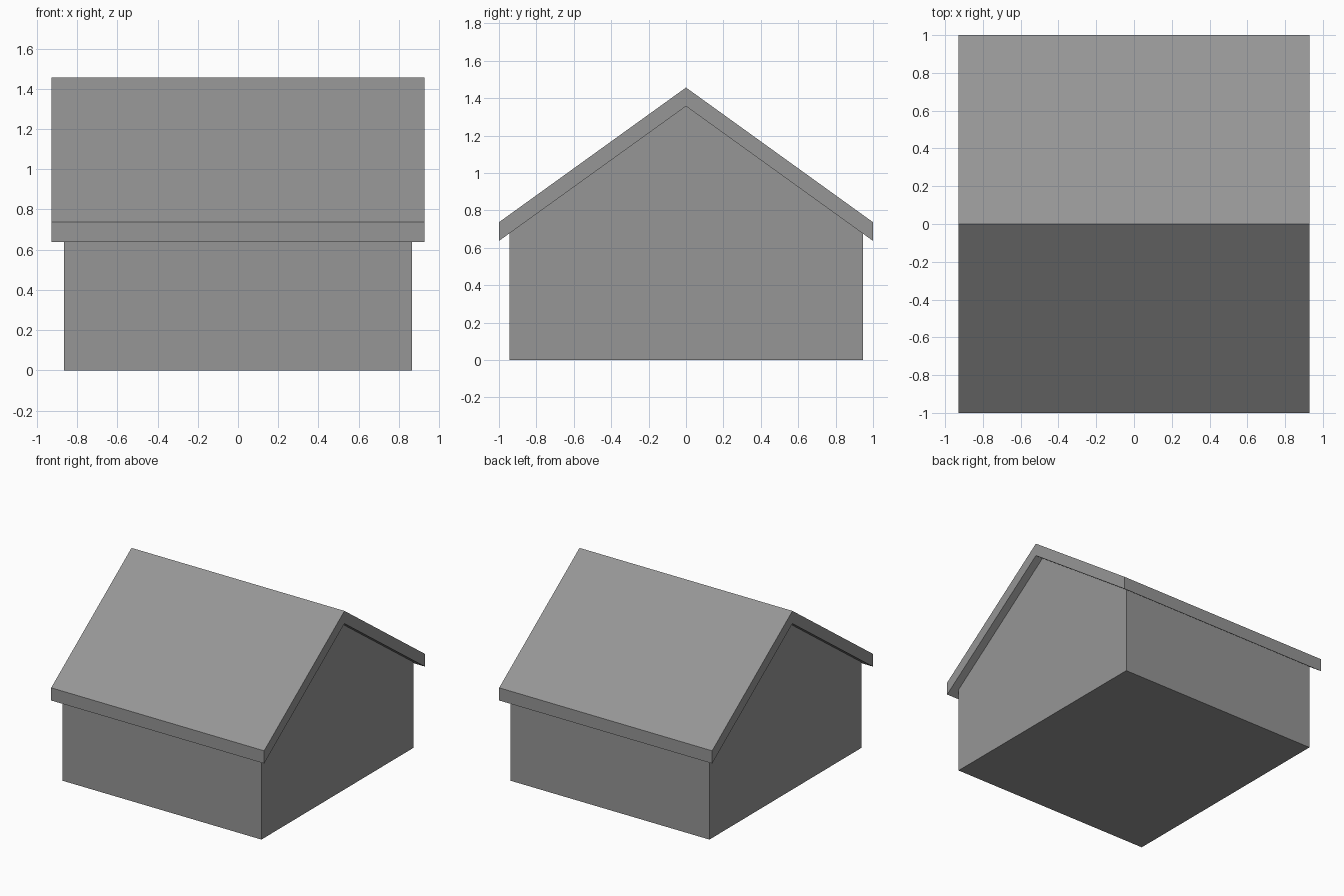
import bpy
import bmesh

cube = bpy.data.objects.get("Cube")
if cube:
    bpy.data.objects.remove(cube, do_unlink=True)

grey = bpy.data.materials.new("plain_grey")
grey.use_nodes = True
colour = (0.305, 0.305, 0.305, 1)
grey.diffuse_color = colour
grey.node_tree.nodes["Principled BSDF"].inputs["Base Color"].default_value = colour


def prism(name, profile, half_width):
    """Extrude a closed (y, z) profile along x, centred on x = 0."""
    bm = bmesh.new()
    face = bm.faces.new([bm.verts.new((-half_width, y, z)) for y, z in profile])
    end = bmesh.ops.extrude_face_region(bm, geom=[face])
    verts = [v for v in end["geom"] if isinstance(v, bmesh.types.BMVert)]
    bmesh.ops.translate(bm, verts=verts, vec=(2 * half_width, 0, 0))
    bmesh.ops.recalc_face_normals(bm, faces=bm.faces)
    mesh = bpy.data.meshes.new(name)
    bm.to_mesh(mesh)
    bm.free()
    mesh.materials.append(grey)
    obj = bpy.data.objects.new(name, mesh)
    bpy.context.collection.objects.link(obj)
    return obj


ridge, eave, thickness = 1.457, 0.737, 0.1
wall_y = 0.945
under_ridge = ridge - thickness
wall_top = under_ridge - (ridge - eave) * wall_y

# Gabled walls with a closed floor
prism("house_walls", [(-wall_y, 0), (wall_y, 0), (wall_y, wall_top),
                      (0, under_ridge), (-wall_y, wall_top)], 0.866)

# Overhanging pitched roof slab
prism("gable_roof", [(-1, eave - thickness), (0, under_ridge), (1, eave - thickness),
                     (1, eave), (0, ridge), (-1, eave)], 0.928)
